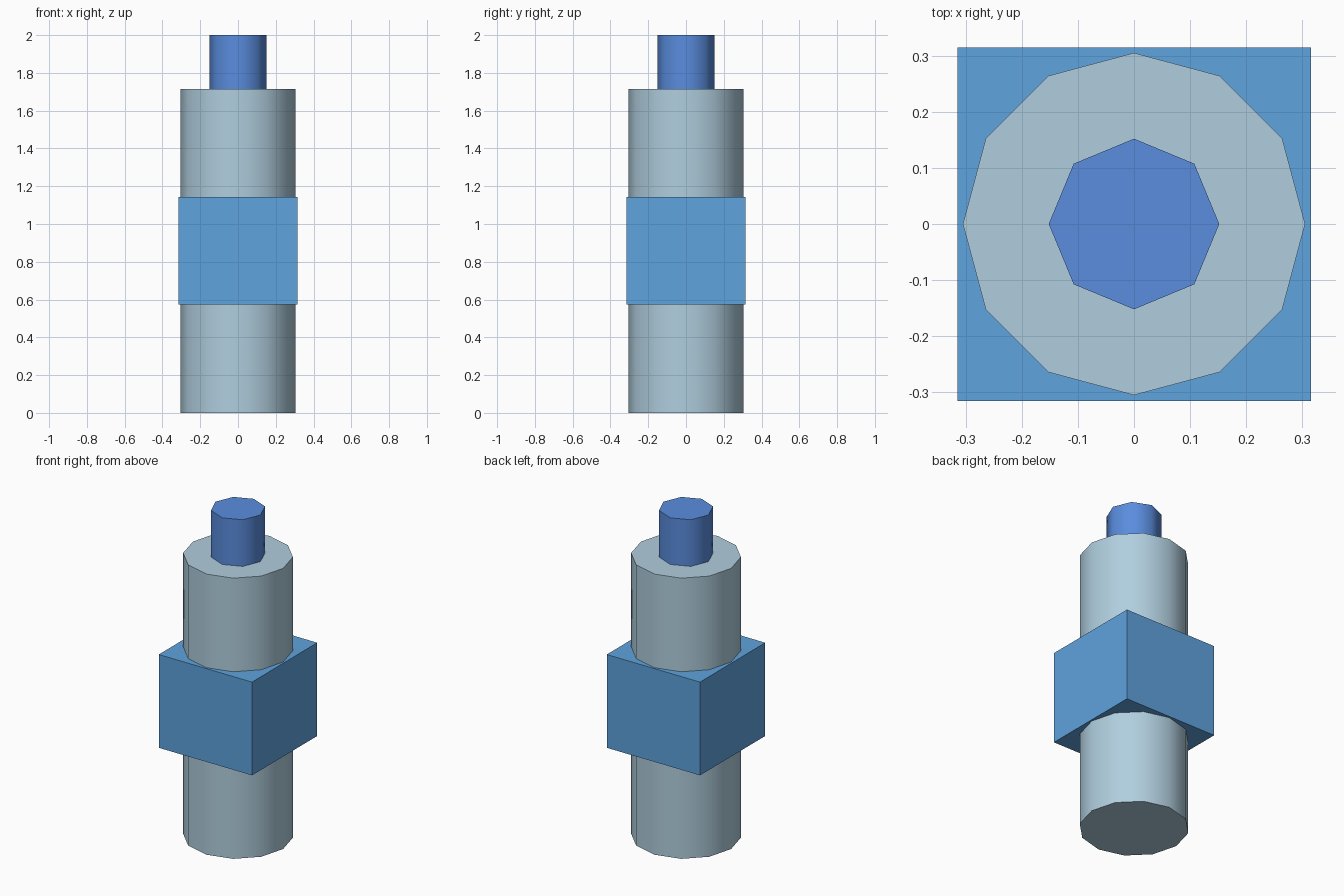
import bpy
import math

if "Cube" in bpy.data.objects:
    bpy.data.objects.remove(bpy.data.objects["Cube"])


def srgb(r, g, b):
    def lin(c):
        c /= 255
        return c / 12.92 if c <= 0.04045 else ((c + 0.055) / 1.055) ** 2.4
    return (lin(r), lin(g), lin(b), 1.0)


def material(name, colour):
    mat = bpy.data.materials.new(name)
    mat.diffuse_color = colour
    mat.use_nodes = True
    mat.node_tree.nodes["Principled BSDF"].inputs["Base Color"].default_value = mat.diffuse_color
    return mat


def cylinder(name, sides, radius, z0, z1, mat):
    bpy.ops.mesh.primitive_cylinder_add(vertices=sides, radius=radius, depth=z1 - z0,
                                        location=(0, 0, (z0 + z1) / 2))
    obj = bpy.context.object
    obj.name = name
    obj.data.materials.append(mat)
    # smooth sides, crisp rims
    bpy.ops.object.shade_smooth_by_angle(angle=math.radians(60))
    return obj


pale_grey = material("pale_blue_grey", srgb(176, 206, 222))
sky_blue = material("sky_blue", srgb(95, 163, 222))
royal_blue = material("royal_blue", srgb(90, 141, 222))

# Main twelve-sided body and the slimmer eight-sided tip on top
cylinder("body", 12, 0.305, 0.0, 1.715, pale_grey)
cylinder("tip", 8, 0.152, 1.715, 2.0, royal_blue)

# Square block around the middle of the body
bpy.ops.mesh.primitive_cube_add(size=1, location=(0, 0, 0.858))
block = bpy.context.object
block.name = "middle_block"
block.scale = (0.63, 0.63, 0.57)
bpy.ops.object.transform_apply(location=False, rotation=False, scale=True)
block.data.materials.append(sky_blue)
